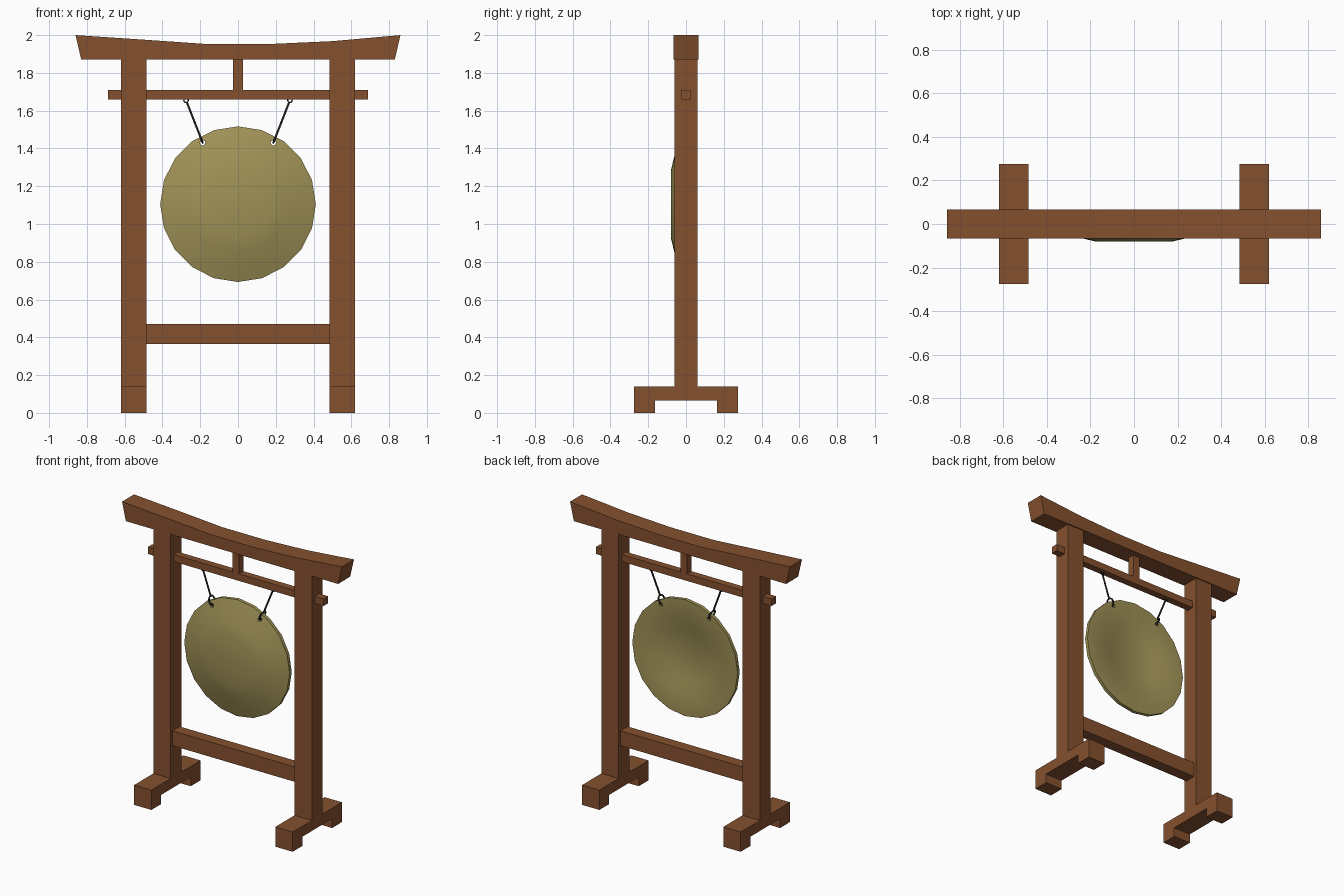
import bpy, bmesh, math
from mathutils import Vector

if "Cube" in bpy.data.objects:
    bpy.data.objects.remove(bpy.data.objects["Cube"])


def material(name, rgb):
    m = bpy.data.materials.new(name)
    m.use_nodes = True
    m.diffuse_color = (*rgb, 1)
    m.node_tree.nodes["Principled BSDF"].inputs["Base Color"].default_value = (*rgb, 1)
    return m


wood = material("brown wood", (0.235, 0.082, 0.028))
brass = material("dull brass", (0.35, 0.285, 0.095))
cord = material("dark cord", (0.018, 0.018, 0.018))


def finish(bm, name, mat):
    bmesh.ops.recalc_face_normals(bm, faces=bm.faces)
    me = bpy.data.meshes.new(name)
    bm.to_mesh(me)
    bm.free()
    me.materials.append(mat)
    ob = bpy.data.objects.new(name, me)
    bpy.context.collection.objects.link(ob)
    return ob


def extrude(name, points, direction, mat):
    """Prism from a closed outline."""
    bm = bmesh.new()
    face = bm.faces.new([bm.verts.new(p) for p in points])
    new = bmesh.ops.extrude_face_region(bm, geom=[face])["geom"]
    bmesh.ops.translate(bm, vec=direction,
                        verts=[v for v in new if isinstance(v, bmesh.types.BMVert)])
    return finish(bm, name, mat)


def box(name, x0, x1, y, z0, z1):
    outline = [(x0, -y, z0), (x1, -y, z0), (x1, -y, z1), (x0, -y, z1)]
    return extrude(name, outline, (0, 2 * y, 0), wood)


def tube(name, points, radius, cyclic=False):
    cu = bpy.data.curves.new(name, "CURVE")
    cu.dimensions = "3D"
    cu.bevel_depth = radius
    cu.bevel_resolution = 1
    cu.use_fill_caps = True
    sp = cu.splines.new("POLY")
    sp.points.add(len(points) - 1)
    for p, co in zip(sp.points, points):
        p.co = (*co, 1)
    sp.use_cyclic_u = cyclic
    cu.materials.append(cord)
    ob = bpy.data.objects.new(name, cu)
    bpy.context.collection.objects.link(ob)


def ring(name, centre, u, v, size, radius):
    """Cord ring around a centre, spanned by directions u and v."""
    turns = [math.tau * i / 12 for i in range(12)]
    tube(name, [Vector(centre) + size * (math.cos(t) * Vector(u) + math.sin(t) * Vector(v))
                for t in turns], radius, True)


# Curved top beam
top = [(-0.86, 2), (-0.5, 1.976), (-0.17, 1.953), (0.17, 1.953), (0.5, 1.968), (0.86, 2)]
outline = [(-0.83, 1.87)] + top + [(0.83, 1.87)]
extrude("top_beam", [(x, -0.067, z) for x, z in outline], (0, 0.134, 0), wood)

# Posts and notched feet
for side, s in (("left", 1), ("right", -1)):
    x0, x1 = sorted((s * 0.485, s * 0.62))
    box(side + "_post", x0, x1, 0.06, 0.14, 1.87)
    foot = [(-0.275, 0), (-0.165, 0), (-0.165, 0.065), (0.165, 0.065),
            (0.165, 0), (0.275, 0), (0.275, 0.14), (-0.275, 0.14)]
    extrude(side + "_foot", [(x0, y, z) for y, z in foot], (x1 - x0, 0, 0), wood)

# Crossbars and short strut
box("lower_rail", -0.485, 0.485, 0.04, 0.365, 0.47)
box("hanging_bar", -0.687, 0.687, 0.025, 1.66, 1.71)
box("centre_strut", -0.027, 0.027, 0.025, 1.71, 1.87)

# Gong: domed front, recessed back, twenty sides
SIDES, MID = 20, 1.105
profile = [(0.178, -0.08), (0.25, -0.063), (0.34, -0.036), (0.412, -0.012),
           (0.412, 0.012), (0.27, 0.012), (0.185, -0.02)]
bm = bmesh.new()
loops = []
for r, y in profile:
    loops.append([bm.verts.new((r * math.sin(math.tau * i / SIDES), y,
                                MID + r * math.cos(math.tau * i / SIDES)))
                  for i in range(SIDES)])
for a, b in zip(loops, loops[1:]):
    for i in range(SIDES):
        j = (i + 1) % SIDES
        bm.faces.new((a[i], a[j], b[j], b[i]))
bm.faces.new(loops[0])
bm.faces.new(loops[-1])
gong = finish(bm, "gong", brass)

# Holes in the gong for the cords
HOLE_X, HOLE_Z = 0.187, 1.43
for s in (1, -1):
    circle = [(s * HOLE_X + 0.014 * math.cos(math.tau * i / 10), -0.2,
               HOLE_Z + 0.014 * math.sin(math.tau * i / 10)) for i in range(10)]
    cutter = extrude("hole_cutter", circle, (0, 0.4, 0), brass)
    cutter.hide_render = True
    cutter.hide_viewport = True
    mod = gong.modifiers.new("hole", "BOOLEAN")
    mod.operation = "DIFFERENCE"
    mod.solver = "EXACT"
    mod.object = cutter

bpy.context.view_layer.objects.active = gong
gong.select_set(True)
for mod in list(gong.modifiers):
    bpy.ops.object.modifier_apply(modifier=mod.name)
bpy.ops.object.shade_smooth_by_angle(angle=math.radians(30))
for ob in [o for o in bpy.data.objects if o.name.startswith("hole_cutter")]:
    bpy.data.objects.remove(ob)

# Hanging cords with an eyelet above and a loop through each hole
for side, s in (("left", 1), ("right", -1)):
    eye = Vector((s * 0.275, 0, 1.655))
    hole = Vector((s * HOLE_X, -0.01, HOLE_Z))
    along = (eye - hole).normalized()
    loop_mid = hole + along * 0.03
    ring(side + "_eyelet", eye, (1, 0, 0), (0, 0, 1), 0.012, 0.004)
    ring(side + "_cord_loop", loop_mid, along, (0, 1, 0), 0.03, 0.006)
    tube(side + "_cord", [eye - along * 0.01, loop_mid + along * 0.03], 0.006)
